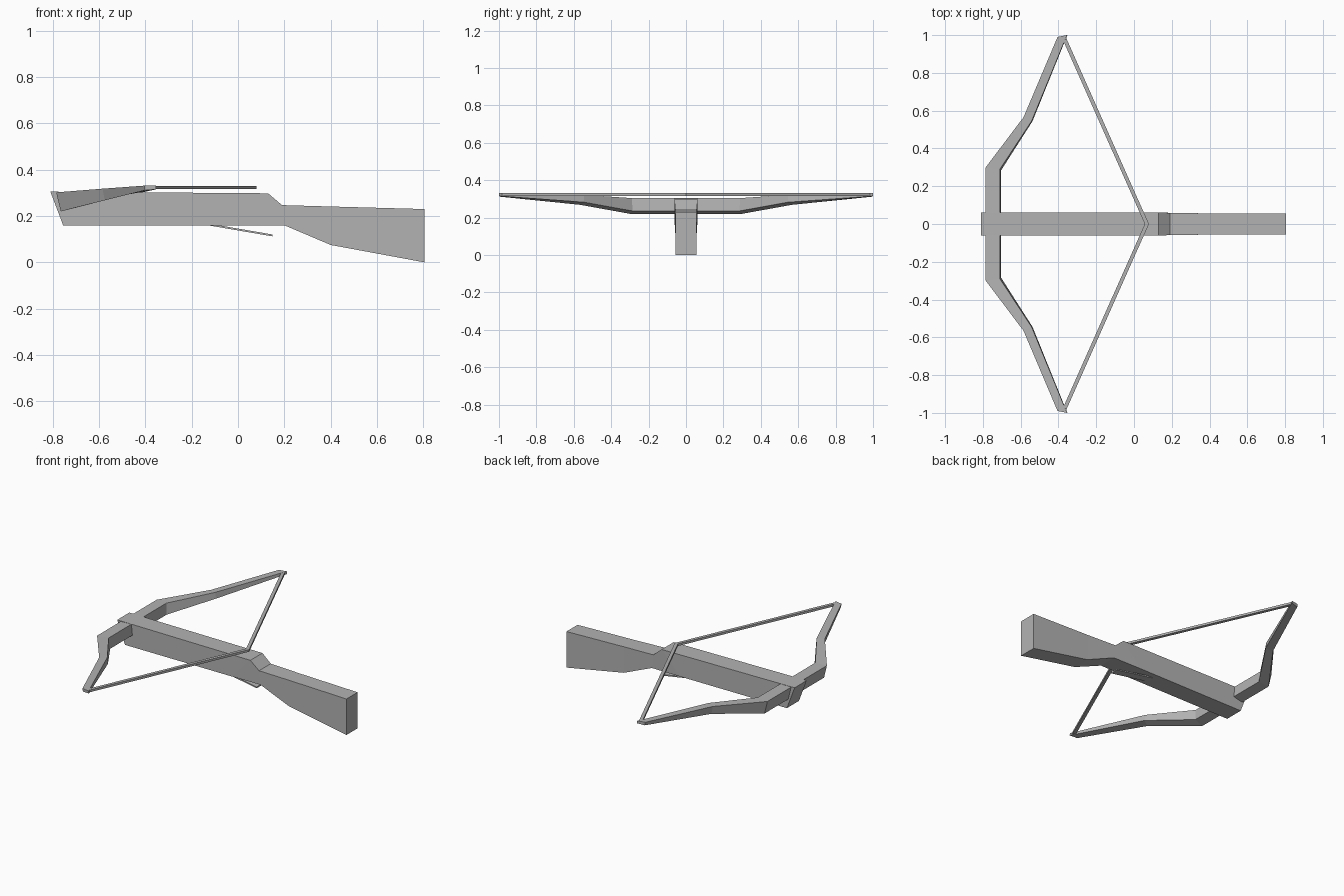
import bpy
import bmesh

cube = bpy.data.objects.get("Cube")
if cube:
    bpy.data.objects.remove(cube, do_unlink=True)

grey = bpy.data.materials.new("plain_grey")
grey.use_nodes = True
grey.diffuse_color = (0.45, 0.45, 0.45, 1)
grey.node_tree.nodes["Principled BSDF"].inputs["Base Color"].default_value = grey.diffuse_color


def loft(name, rings):
    """Join matching four-sided rings into a capped flat-shaded solid."""
    bm = bmesh.new()
    loops = [[bm.verts.new(p) for p in ring] for ring in rings]
    for a, b in zip(loops, loops[1:]):
        for i in range(len(a)):
            j = (i + 1) % len(a)
            bm.faces.new((a[i], a[j], b[j], b[i]))
    bm.faces.new(loops[0])
    bm.faces.new(loops[-1])
    bmesh.ops.recalc_face_normals(bm, faces=bm.faces)
    mesh = bpy.data.meshes.new(name)
    bm.to_mesh(mesh)
    bm.free()
    mesh.materials.append(grey)
    obj = bpy.data.objects.new(name, mesh)
    bpy.context.collection.objects.link(obj)
    return obj


def mirrored(half):
    """Complete a list of rings running out from the middle along +y."""
    flip = [[(x, -y, z) for x, y, z in ring] for ring in reversed(half)]
    return flip + half


# Stock: top x, top z, bottom x, bottom z, half width
stations = [
    (-0.81, 0.305, -0.755, 0.16, 0.061),
    (0.13, 0.298, 0.0, 0.16, 0.061),
    (0.19, 0.247, 0.2, 0.16, 0.059),
    (0.4, 0.241, 0.4, 0.075, 0.056),
    (0.805, 0.23, 0.805, 0.0, 0.056),
]
loft("stock", [[(tx, -w, tz), (tx, w, tz), (bx, w, bz), (bx, -w, bz)]
               for tx, tz, bx, bz, w in stations])

# Bow limbs: outer top, outer bottom, inner bottom, inner top
bow_half = [
    [(-0.785, 0.3, 0.302), (-0.765, 0.3, 0.22), (-0.703, 0.285, 0.235), (-0.71, 0.29, 0.304)],
    [(-0.585, 0.565, 0.318), (-0.575, 0.565, 0.268), (-0.537, 0.545, 0.282), (-0.542, 0.545, 0.321)],
    [(-0.405, 0.99, 0.331), (-0.402, 0.99, 0.311), (-0.353, 1.0, 0.315), (-0.355, 1.0, 0.331)],
]
loft("bow", mirrored(bow_half))

# String: a thin square cord drawn back to the middle
def cord(x, y, w):
    return [(x - w, y, 0.33), (x - w, y, 0.316), (x + w, y, 0.316), (x + w, y, 0.33)]

tip, middle = cord(-0.37, 0.985, 0.011), cord(0.068, 0, 0.011)
loft("string", [[(x, -y, z) for x, y, z in tip], middle, tip])

# Trigger lever: a thin sloping bar beneath the stock
loft("trigger_lever", [[(x, -0.026, z), (x, 0.026, z), (x, 0.026, z - 0.008), (x, -0.026, z - 0.008)]
                       for x, z in ((-0.13, 0.168), (0.15, 0.12))])
